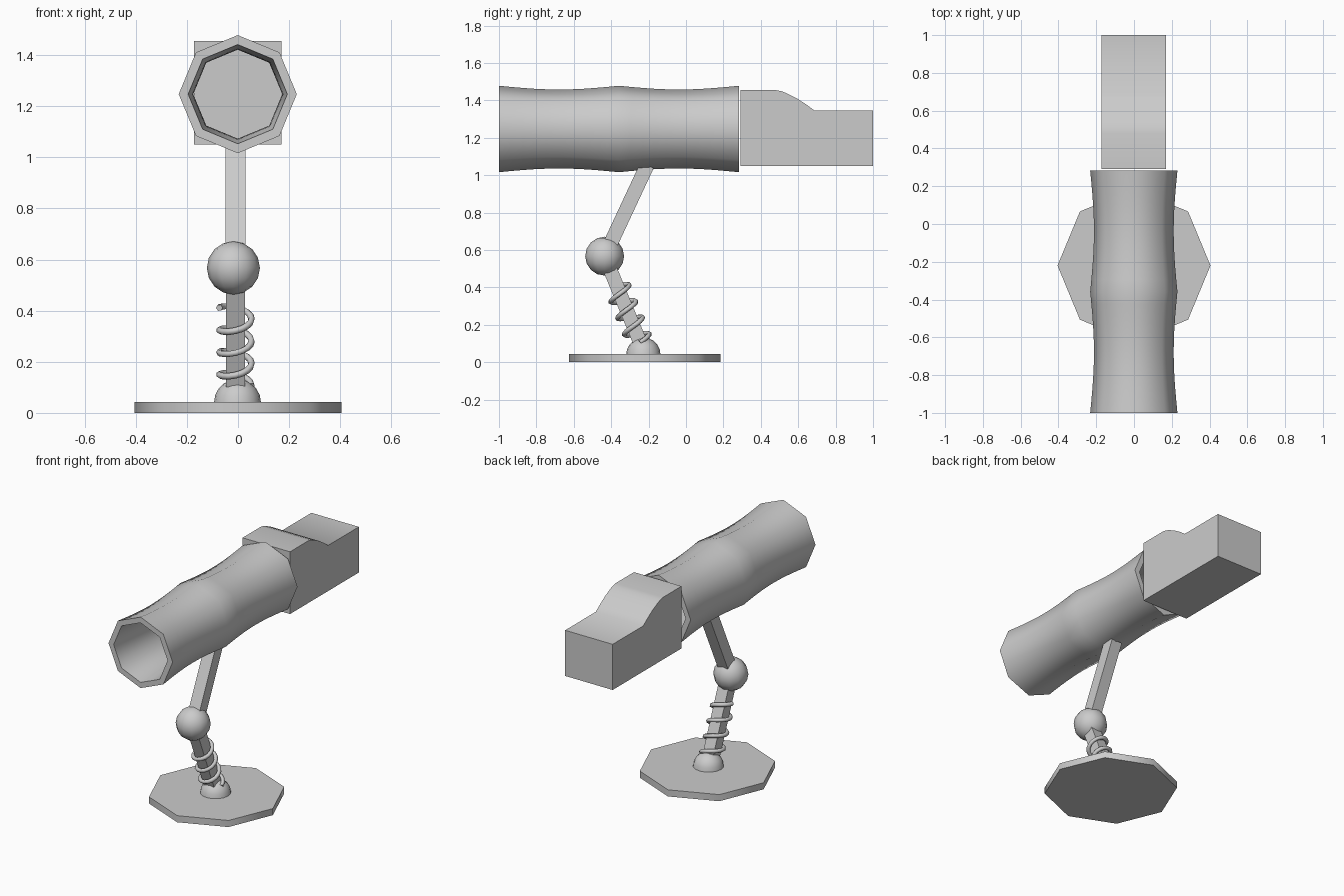
import bpy, bmesh, math
from mathutils import Vector

cube = bpy.data.objects.get("Cube")
if cube:
    bpy.data.objects.remove(cube, do_unlink=True)

GREY = (0.6, 0.6, 0.6, 1)
mat = bpy.data.materials.new("plain grey")
mat.use_nodes = True
mat.diffuse_color = GREY
mat.node_tree.nodes["Principled BSDF"].inputs["Base Color"].default_value = GREY


def finish(obj, name, angle=None):
    obj.name = name
    obj.data.materials.append(mat)
    if angle:
        bpy.ops.object.select_all(action='DESELECT')
        obj.select_set(True)
        bpy.context.view_layer.objects.active = obj
        bpy.ops.object.shade_smooth_by_angle(angle=math.radians(angle))
    return obj


def from_bmesh(bm, name, angle=None):
    bmesh.ops.recalc_face_normals(bm, faces=bm.faces)
    mesh = bpy.data.meshes.new(name)
    bm.to_mesh(mesh)
    bm.free()
    obj = bpy.data.objects.new(name, mesh)
    bpy.context.collection.objects.link(obj)
    return finish(obj, name, angle)


def bar(name, start, end, width):
    """Square bar running between two points."""
    start, end = Vector(start), Vector(end)
    axis = end - start
    bpy.ops.mesh.primitive_cube_add(size=1, location=(start + end) / 2)
    obj = bpy.context.object
    obj.scale = (width, width, axis.length)
    obj.rotation_euler.x = -math.atan2(axis.y, axis.z)
    return finish(obj, name)


# Base plate
bpy.ops.mesh.primitive_cylinder_add(vertices=8, radius=0.405, depth=0.043,
                                    location=(0, -0.22, 0.0215))
finish(bpy.context.object, "base_plate", 50)

# Dome where the stand meets the base
bm = bmesh.new()
bmesh.ops.create_uvsphere(bm, u_segments=16, v_segments=10, radius=0.092)
bmesh.ops.bisect_plane(bm, geom=bm.verts[:] + bm.edges[:] + bm.faces[:],
                       plane_co=(0, 0, 0), plane_no=(0, 0, -1), clear_outer=True)
bmesh.ops.translate(bm, verts=bm.verts, vec=(-0.002, -0.228, 0.04))
from_bmesh(bm, "base_dome", 50)

# Joint ball and the two arms
foot = Vector((-0.01, -0.249, 0.115))
joint = Vector((-0.01, -0.435, 0.567))
bpy.ops.mesh.primitive_uv_sphere_add(segments=12, ring_count=8, radius=0.104,
                                     location=(-0.018, -0.435, 0.567))
finish(bpy.context.object, "joint_ball", 50)
bar("lower_arm", foot, joint, 0.075)
bar("upper_arm", joint, (-0.01, -0.208, 1.053), 0.077)

# Spring coiled round the lower arm
axis = (joint - foot).normalized()
side = Vector((1, 0, 0))
back = axis.cross(side)
turns, steps = 3.5, 16
curve = bpy.data.curves.new("spring", 'CURVE')
curve.dimensions = '3D'
curve.bevel_depth = 0.013
curve.bevel_resolution = 1
curve.use_fill_caps = True
spline = curve.splines.new('POLY')
count = int(turns * steps)
spline.points.add(count)
for i, point in enumerate(spline.points):
    a = 2 * math.pi * i / steps
    p = foot + axis * (0.33 * i / count - 0.01)
    p += (side * math.cos(a) + back * math.sin(a)) * 0.063
    point.co = (*p, 1)
spring = bpy.data.objects.new("spring", curve)
bpy.context.collection.objects.link(spring)
finish(spring, "spring")

# Hollow eight-sided barrel with two waisted sections
Y0, Y1, SIDES, CUTS = -1.0, 0.283, 8, 20
profile = []
for i in range(CUTS + 1):
    t = i / CUTS
    profile.append((Y0 + (Y1 - Y0) * t, 0.231 - 0.02 * abs(math.sin(2 * math.pi * t))))
profile += [(y, r - 0.037) for y, r in reversed(profile)]
bm = bmesh.new()
rings = []
for y, r in profile:
    angles = [2 * math.pi * k / SIDES for k in range(SIDES)]
    rings.append([bm.verts.new((r * math.cos(a) - 0.001, y, 1.247 + r * math.sin(a)))
                  for a in angles])
for i, ring in enumerate(rings):
    following = rings[(i + 1) % len(rings)]
    for k in range(SIDES):
        n = (k + 1) % SIDES
        bm.faces.new((ring[k], ring[n], following[n], following[k]))
from_bmesh(bm, "barrel", 50)

# Rear housing with a sloped top
outline = [(0.292, 1.05), (1.0, 1.05), (1.0, 1.347), (0.685, 1.347), (0.64, 1.38),
           (0.59, 1.412), (0.54, 1.437), (0.51, 1.449), (0.48, 1.455), (0.292, 1.455)]
bm = bmesh.new()
face = bm.faces.new([bm.verts.new((-0.172, y, z)) for y, z in outline])
extruded = bmesh.ops.extrude_face_region(bm, geom=[face])
bmesh.ops.translate(bm, vec=(0.342, 0, 0),
                    verts=[v for v in extruded["geom"] if isinstance(v, bmesh.types.BMVert)])
from_bmesh(bm, "rear_housing", 40)
